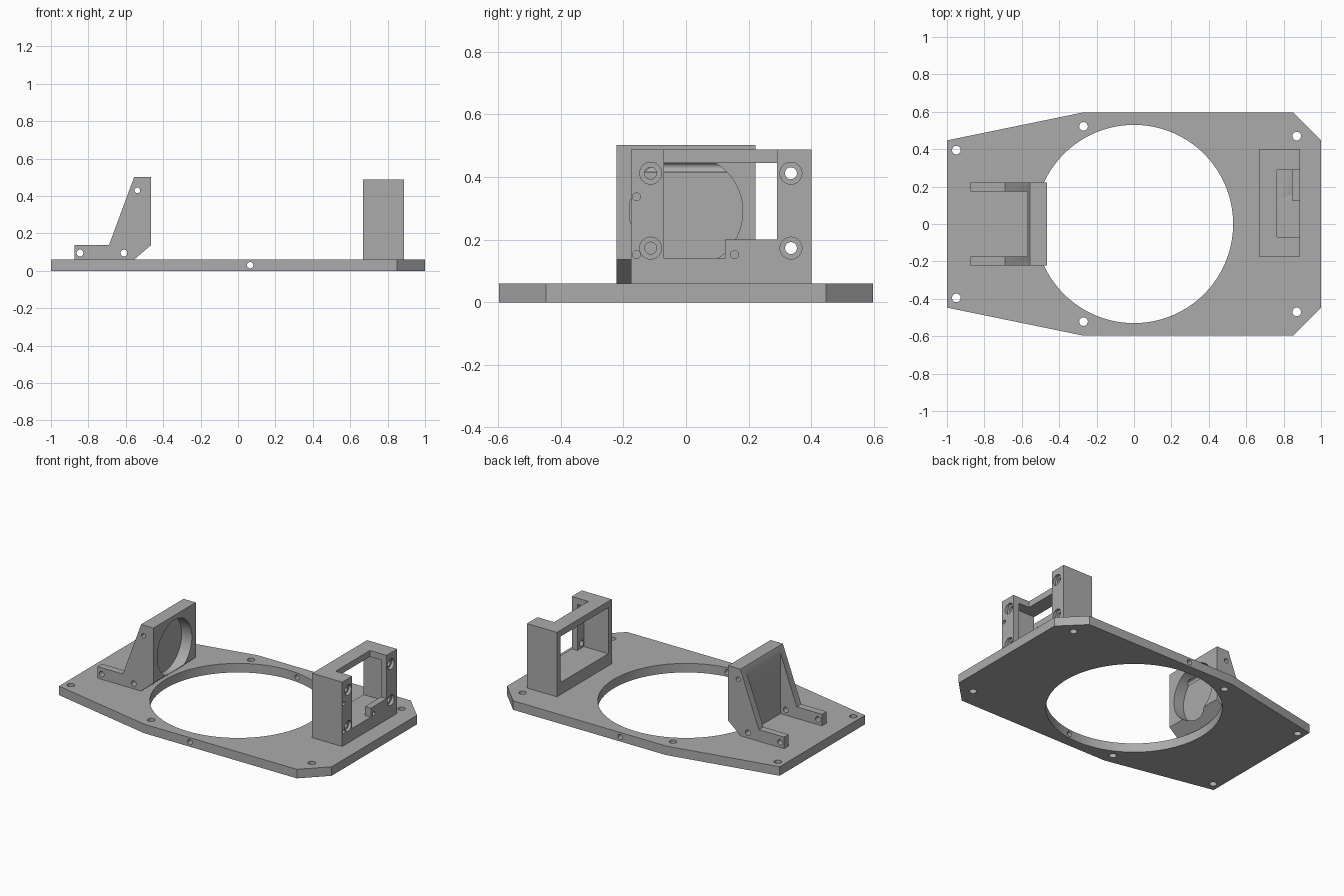
import bpy
import bmesh
import math
from mathutils import Matrix, Vector

cube = bpy.data.objects.get("Cube")
if cube:
    bpy.data.objects.remove(cube)

# One matte grey for everything
grey = bpy.data.materials.new("plain grey")
grey.use_nodes = True
GREY = (0.41, 0.41, 0.41, 1)
grey.diffuse_color = GREY
grey.node_tree.nodes["Principled BSDF"].inputs["Base Color"].default_value = GREY


def make(name, bm):
    bmesh.ops.recalc_face_normals(bm, faces=bm.faces[:])
    mesh = bpy.data.meshes.new(name)
    bm.to_mesh(mesh)
    bm.free()
    mesh.materials.append(grey)
    obj = bpy.data.objects.new(name, mesh)
    bpy.context.collection.objects.link(obj)
    return obj


def prism(name, points, direction):
    """Extrude a flat outline along a direction."""
    bm = bmesh.new()
    face = bm.faces.new([bm.verts.new(p) for p in points])
    new = bmesh.ops.extrude_face_region(bm, geom=[face])["geom"]
    verts = [v for v in new if isinstance(v, bmesh.types.BMVert)]
    bmesh.ops.translate(bm, verts=verts, vec=direction)
    return make(name, bm)


def box(name, x, y, z):
    outline = [(x[0], y[0], z[0]), (x[1], y[0], z[0]),
               (x[1], y[1], z[0]), (x[0], y[1], z[0])]
    return prism(name, outline, (0, 0, z[1] - z[0]))


def rod(axis, center, radius, length, sides=32):
    """Cylinder cutter centred on a point, along the named axis."""
    turn = {"X": Matrix.Rotation(math.pi / 2, 4, "Y"),
            "Y": Matrix.Rotation(math.pi / 2, 4, "X"),
            "Z": Matrix.Identity(4)}[axis]
    bm = bmesh.new()
    bmesh.ops.create_cone(bm, cap_ends=True, segments=sides, radius1=radius,
                          radius2=radius, depth=length,
                          matrix=Matrix.Translation(Vector(center)) @ turn)
    return make("cutter", bm)


def cut(target, cutters):
    """Subtract each cutter in turn, then discard it."""
    for cutter in cutters:
        mod = target.modifiers.new("cut", "BOOLEAN")
        mod.operation = "DIFFERENCE"
        mod.solver = "EXACT"
        mod.object = cutter
        bpy.context.view_layer.update()
        graph = bpy.context.evaluated_depsgraph_get()
        mesh = bpy.data.meshes.new_from_object(target.evaluated_get(graph))
        target.modifiers.clear()
        target.data = mesh
        bpy.data.objects.remove(cutter)


def smooth(obj):
    bpy.ops.object.select_all(action="DESELECT")
    obj.select_set(True)
    bpy.context.view_layer.objects.active = obj
    bpy.ops.object.shade_smooth_by_angle(angle=math.radians(30))


# Base plate: tapered outline, large opening, mounting holes, cross hole
half = [(-1, 0.447), (-0.27, 0.597), (0.85, 0.597), (1, 0.447)]
outline = half + [(x, -y) for x, y in reversed(half)]
base_plate = prism("base_plate", [(x, y, 0) for x, y in outline], (0, 0, 0.06))
cutters = [rod("Z", (0, 0, 0.03), 0.53, 0.3, 128),
           rod("Y", (0.065, 0, 0.03), 0.017, 2)]
for x, y in [(-0.95, 0.395), (-0.27, 0.522), (0.87, 0.47)]:
    for side in (-1, 1):
        cutters.append(rod("Z", (x, side * y, 0.03), 0.023, 0.3))
cut(base_plate, cutters)
smooth(base_plate)

# Disc holder: sloped cheeks, open back pocket, round recess, cross holes
profile = [(-0.875, 0.06), (-0.875, 0.137), (-0.69, 0.137), (-0.555, 0.502),
           (-0.465, 0.502), (-0.465, 0.137), (-0.555, 0.06)]
disc_holder = prism("disc_holder", [(x, -0.222, z) for x, z in profile],
                    (0, 0.444, 0))
cutters = [box("cutter", (-1, -0.57), (-0.175, 0.175), (0, 0.7)),
           rod("X", (-0.44, 0, 0.29), 0.181, 0.2, 96)]
for x, z, r in [(-0.845, 0.095, 0.018), (-0.61, 0.095, 0.018),
                (-0.538, 0.43, 0.015)]:
    cutters.append(rod("Y", (x, 0, z), r, 1))
cut(disc_holder, cutters)
smooth(disc_holder)

# Sensor frame: block with rear pocket, open front notch and screw holes
FRONT = 0.887
sensor_frame = box("sensor_frame", (0.667, FRONT), (-0.175, 0.4), (0.06, 0.487))
cutters = [box("cutter", (0.5, 0.845), (-0.138, 0.363), (0.14, 0.445)),
           box("cutter", (0.765, 1.1), (-0.07, 0.29), (0.2, 0.7)),
           box("cutter", (0.765, 1.1), (-0.07, 0.125), (0.14, 0.3))]
for y in (-0.113, 0.335):
    for z in (0.173, 0.412):
        cutters.append(rod("X", (0.87, y, z), 0.019, 0.2))
        cutters.append(rod("X", (FRONT, y, z), 0.035, 0.04))
for y, z in [(-0.158, 0.337), (-0.158, 0.152), (0.155, 0.152)]:
    cutters.append(rod("X", (FRONT, y, z), 0.0125, 0.1))
cut(sensor_frame, cutters)
smooth(sensor_frame)
